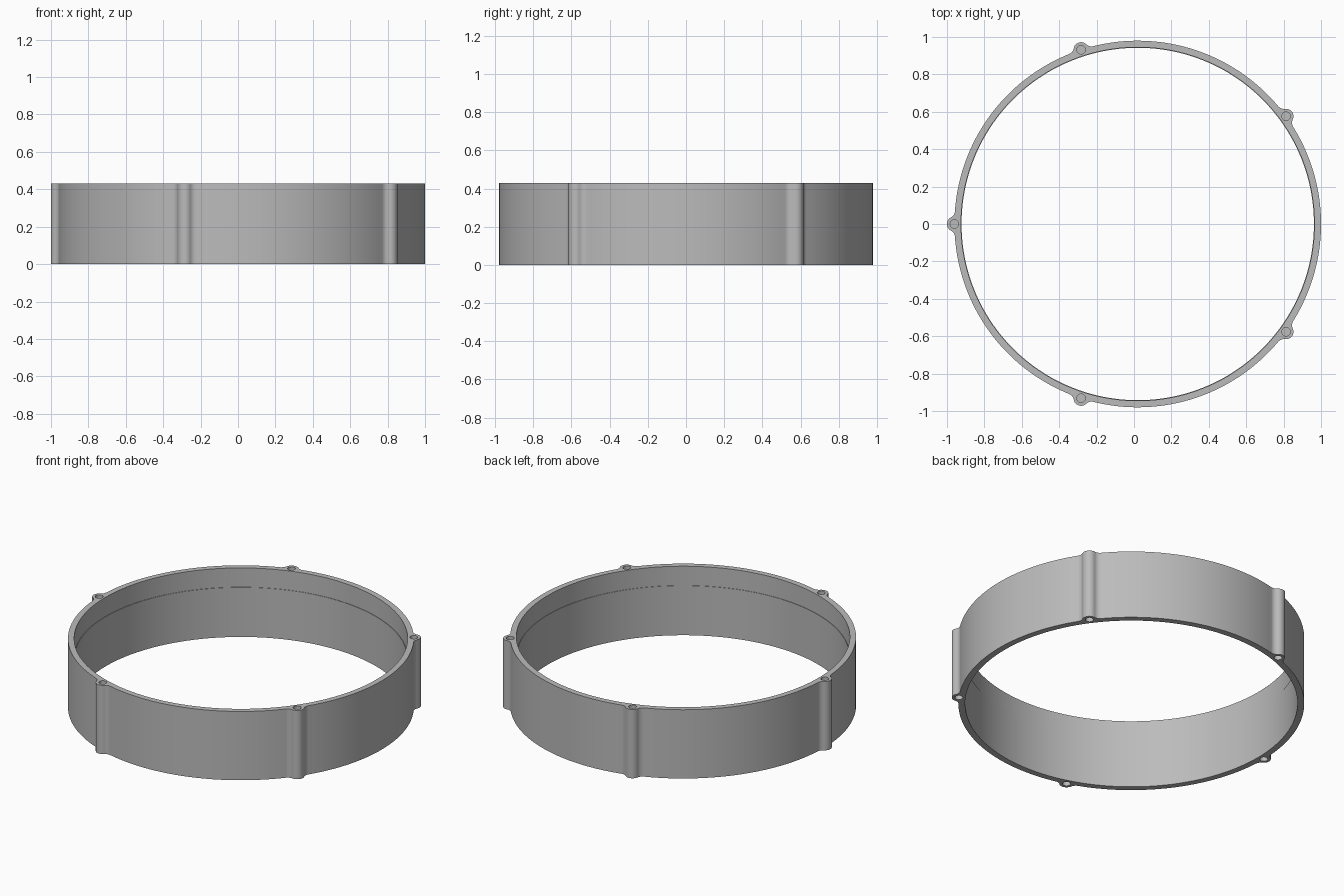
import bpy
import bmesh
from math import sin, cos, pi, acos, atan2, tau
from mathutils import Vector, Matrix

cube = bpy.data.objects.get("Cube")
if cube:
    bpy.data.objects.remove(cube, do_unlink=True)

HEIGHT = 0.43
OUTER = 0.98          # outer wall radius, also the screw circle
INNER_LOW, INNER_TOP = 0.942, 0.945
STEP_Z = 0.31
LUG, FILLET, HOLE = 0.04, 0.04, 0.023
CENTRE = Vector((0.02, 0))
LUGS = 5


def arc(centre, radius, start, end, steps):
    return [centre + radius * Vector((cos(t), sin(t)))
            for t in (start + (end - start) * i / steps for i in range(steps + 1))]


def circle(centre, radius, steps):
    return arc(centre, radius, 0, tau, steps)[:-1]


def outer_outline():
    """Round wall with filleted screw lugs, one fifth turned five times."""
    reach = OUTER + FILLET
    a = acos((reach**2 + OUTER**2 - (LUG + FILLET)**2) / (2 * reach * OUTER))
    hub = Vector((OUTER, 0))
    low = reach * Vector((cos(a), -sin(a)))
    high = Vector((low.x, -low.y))
    to_hub = hub - low
    lean = atan2(to_hub.y, to_hub.x)
    touch = atan2(-to_hub.y, -to_hub.x)
    unit = arc(low, FILLET, pi - a, lean, 8)
    unit += arc(hub, LUG, touch, -touch, 16)[1:]
    unit += arc(high, FILLET, -lean, a - pi, 8)[1:]
    unit += arc(Vector((0, 0)), OUTER, a, tau / LUGS - a, 40)[1:-1]
    points = []
    for k in range(LUGS):
        turn = Matrix.Rotation(pi / LUGS + k * tau / LUGS, 2)
        points += [turn @ p for p in unit]
    return points


bm = bmesh.new()


def loop(points, z):
    return [bm.verts.new((p.x + CENTRE.x, p.y + CENTRE.y, z)) for p in points]


def wall(a, b):
    for i in range(len(a)):
        j = (i + 1) % len(a)
        bm.faces.new((a[i], a[j], b[j], b[i]))


def cap(loops):
    edges = []
    for verts in loops:
        for i, v in enumerate(verts):
            w = verts[(i + 1) % len(verts)]
            edges.append(bm.edges.get((v, w)) or bm.edges.new((v, w)))
    bmesh.ops.triangle_fill(bm, use_beauty=True, edges=edges)


# Outer wall
outline = outer_outline()
bottom, top = [loop(outline, 0)], [loop(outline, HEIGHT)]
wall(bottom[0], top[0])

# Bore with a slight step near the top
origin = Vector((0, 0))
bore = [loop(circle(origin, r, 200), z) for r, z in (
    (INNER_LOW, 0), (INNER_LOW, STEP_Z), (INNER_TOP, STEP_Z), (INNER_TOP, HEIGHT))]
for a, b in zip(bore, bore[1:]):
    wall(a, b)
bottom.append(bore[0])
top.append(bore[-1])

# Blind screw holes in both ends of each lug
for k in range(LUGS):
    angle = pi / LUGS + k * tau / LUGS
    hub = OUTER * Vector((cos(angle), sin(angle)))
    rim = circle(hub, HOLE, 20)
    for ends, mouth, floor in ((bottom, 0, 0.2), (top, HEIGHT, 0.23)):
        edge, base = loop(rim, mouth), loop(rim, floor)
        wall(edge, base)
        bm.faces.new(base)
        ends.append(edge)

# Flat end faces
cap(bottom)
cap(top)
bmesh.ops.recalc_face_normals(bm, faces=bm.faces)

mesh = bpy.data.meshes.new("lugged_ring")
bm.to_mesh(mesh)
bm.free()
ring = bpy.data.objects.new("lugged_ring", mesh)
bpy.context.collection.objects.link(ring)

# Plain grey material
grey = bpy.data.materials.new("plain grey")
grey.use_nodes = True
colour = (0.5, 0.5, 0.5, 1)
grey.diffuse_color = colour
grey.node_tree.nodes["Principled BSDF"].inputs["Base Color"].default_value = colour
mesh.materials.append(grey)

bpy.ops.object.select_all(action="DESELECT")
ring.select_set(True)
bpy.context.view_layer.objects.active = ring
bpy.ops.object.shade_smooth_by_angle(angle=pi / 6)
